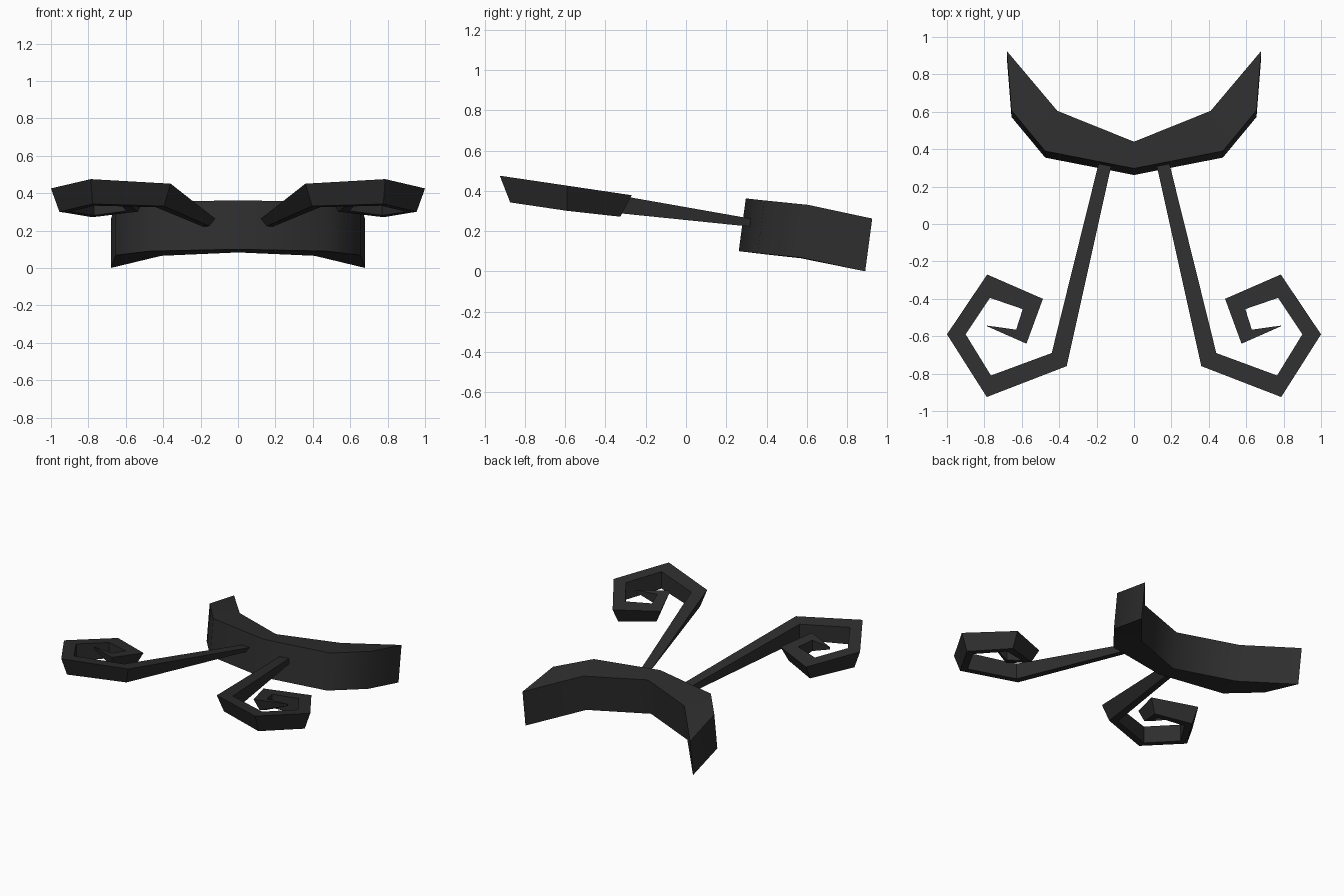
import bpy, bmesh, math
from mathutils import Vector

if "Cube" in bpy.data.objects:
    bpy.data.objects.remove(bpy.data.objects["Cube"])

black = bpy.data.materials.new("soft black")
black.diffuse_color = (0.027, 0.027, 0.027, 1)
black.use_nodes = True
black.node_tree.nodes["Principled BSDF"].inputs["Base Color"].default_value = black.diffuse_color


def finish(bm, name, angle):
    """Turn a bmesh into a shaded, coloured object."""
    bmesh.ops.remove_doubles(bm, verts=bm.verts, dist=1e-5)
    bmesh.ops.recalc_face_normals(bm, faces=bm.faces)
    mesh = bpy.data.meshes.new(name)
    bm.to_mesh(mesh)
    bm.free()
    mesh.materials.append(black)
    obj = bpy.data.objects.new(name, mesh)
    bpy.context.collection.objects.link(obj)
    bpy.ops.object.select_all(action='DESELECT')
    obj.select_set(True)
    bpy.context.view_layer.objects.active = obj
    bpy.ops.object.shade_smooth_by_angle(angle=math.radians(angle))
    return obj


# Crescent band: tilted prism, top outline (x, y, z) of the right half
outer = [(0, 0.297, 0.362), (0.475, 0.39, 0.352), (0.655, 0.607, 0.33), (0.68, 0.925, 0.262)]
inner = [(0.41, 0.605, 0.327), (0, 0.44, 0.345)]
half = outer + inner
outline = half + [(-x, y, z) for x, y, z in reversed(half) if x > 0]
drop = Vector((0, -0.035, -0.262))
bm = bmesh.new()
top = [bm.verts.new(p) for p in outline]
low = [bm.verts.new(Vector(p) + drop) for p in outline]
n = len(outline)
caps = [bm.faces.new(top), bm.faces.new(low[::-1])]
for i in range(n):
    j = (i + 1) % n
    bm.faces.new((top[i], low[i], low[j], top[j]))
bmesh.ops.triangulate(bm, faces=caps)
finish(bm, "crescent_band", 45)

# Curled antenna: outer and inner edge of the top face, and thickness
stations = [
    ((0.12, 0.32), (0.19, 0.32), 0.04),
    ((0.36, -0.76), (0.44, -0.69), 0.115),
    ((0.787, -0.925), (0.765, -0.81), 0.125),
    ((1.0, -0.59), (0.90, -0.59), 0.125),
    ((0.785, -0.27), (0.77, -0.395), 0.115),
    ((0.487, -0.40), (0.595, -0.455), 0.10),
    ((0.575, -0.64), (0.63, -0.565), 0.08),
    ((0.785, -0.547), (0.787, -0.543), 0.015),
]


def top_z(y):
    """Height of the sloping top plane; the stem falls more steeply."""
    if y > 0.2:
        return 0.262
    return 0.338 - 0.148 * y


def antenna(name, side):
    bm = bmesh.new()
    rings = []
    for k, (a, b, t) in enumerate(stations):
        a3 = Vector((a[0], a[1], top_z(a[1])))
        b3 = Vector((b[0], b[1], top_z(b[1])))
        # the underside is narrower on the outer edge
        c3 = b3 - Vector((0, 0, t))
        d3 = a3.lerp(b3, 0.45) - Vector((0, 0, t))
        ring = [bm.verts.new((p.x * side, p.y, p.z)) for p in (a3, b3, c3, d3)]
        rings.append(ring)
    for r, s in zip(rings, rings[1:]):
        for i in range(4):
            j = (i + 1) % 4
            bm.faces.new((r[i], r[j], s[j], s[i]))
    bm.faces.new(rings[0])
    bm.faces.new(rings[-1])
    finish(bm, name, 40)


antenna("right_antenna", 1)
antenna("left_antenna", -1)
